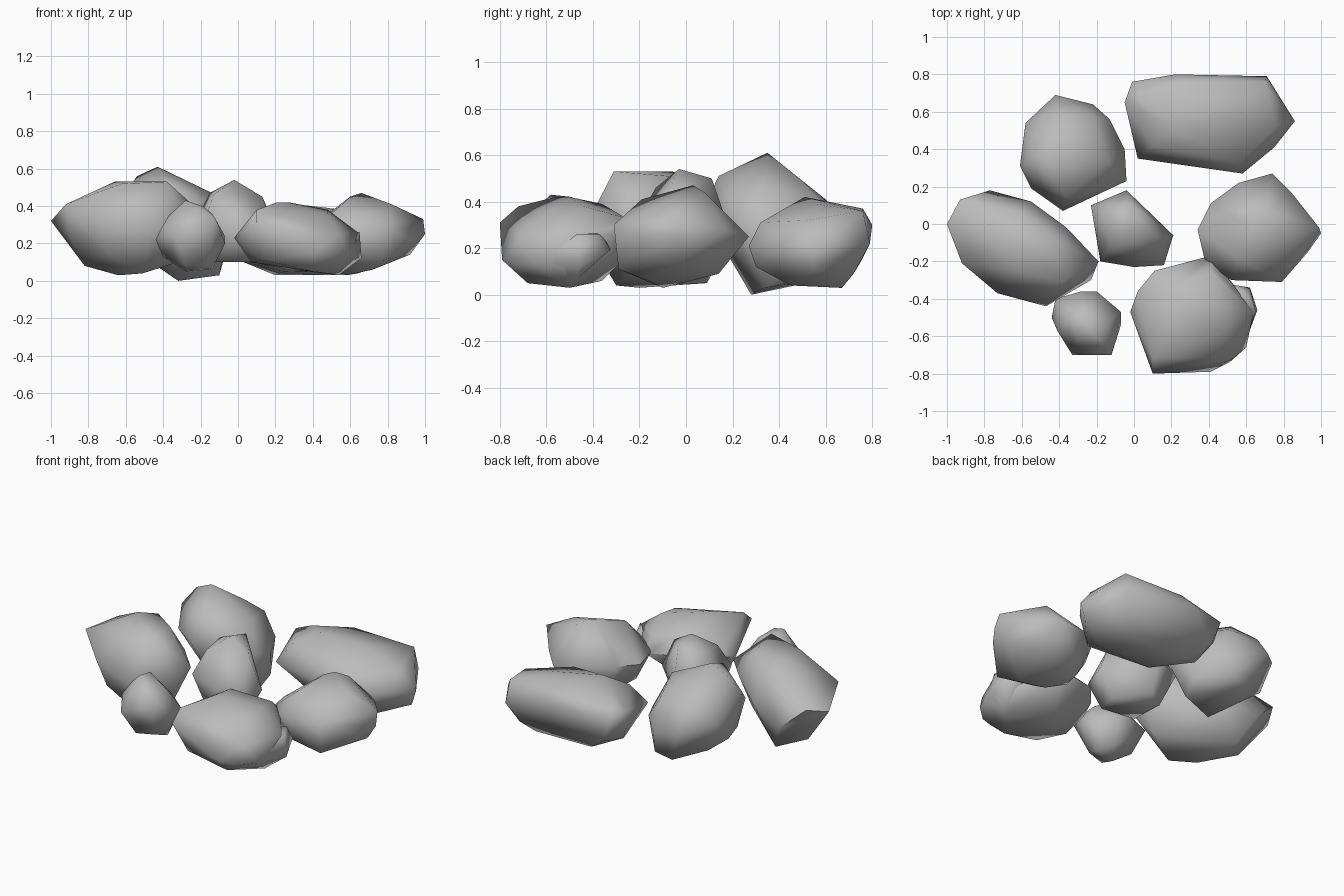
import bpy
import bmesh
import math
from mathutils import Vector

SCALE = 0.01  # coordinates below are in hundredths

default_cube = bpy.data.objects.get("Cube")
if default_cube:
    bpy.data.objects.remove(default_cube, do_unlink=True)


def flat_material(name, colour):
    material = bpy.data.materials.new(name)
    material.use_nodes = True
    material.diffuse_color = colour
    shader = next(n for n in material.node_tree.nodes if n.type == "BSDF_PRINCIPLED")
    shader.inputs["Base Color"].default_value = colour
    shader.inputs["Roughness"].default_value = 0.9
    return material


stone_grey = flat_material("stone grey", (0.5, 0.5, 0.5, 1))


def add_lump(mesh, points):
    """Wrap a faceted convex skin around the corner points."""
    corners = [mesh.verts.new(Vector(point) * SCALE) for point in points]
    result = bmesh.ops.convex_hull(mesh, input=corners)
    spare = {item for key in ("geom_interior", "geom_unused") for item in result[key]
             if isinstance(item, bmesh.types.BMVert)}
    bmesh.ops.delete(mesh, geom=list(spare), context="VERTS")


def rock(name, girdle, crown, base, extra_lumps=()):
    """Build one stone from its widest ring, its top corners and its underside."""
    mesh = bmesh.new()
    add_lump(mesh, girdle + crown + base)
    for lump in extra_lumps:
        add_lump(mesh, lump)
    bmesh.ops.recalc_face_normals(mesh, faces=mesh.faces[:])
    data = bpy.data.meshes.new(name)
    mesh.to_mesh(data)
    mesh.free()
    data.materials.append(stone_grey)
    stone = bpy.data.objects.new(name, data)
    bpy.context.collection.objects.link(stone)
    bpy.ops.object.select_all(action="DESELECT")
    stone.select_set(True)
    bpy.context.view_layer.objects.active = stone
    bpy.ops.object.shade_smooth_by_angle(angle=math.radians(70))
    return stone


# Long stone on the -x side
rock("long_side_rock",
     girdle=[(-100, 0, 32), (-92, -21, 41), (-73, -37, 32), (-47, -44, 28), (-23, -30, 26),
             (-19, -20, 36), (-36, -2, 36), (-55, 12, 30), (-77, 18, 22), (-93, 13, 36)],
     crown=[(-66, -6, 53), (-38, -31, 53), (-62, -25, 52), (-42, -8, 51), (-60, 6, 49),
            (-82, 6, 42)],
     base=[(-90, -12, 24), (-82, -5, 8), (-64, -20, 3), (-51, -30, 4), (-32, -20, 10),
           (-69, 9, 5), (-70, -31, 15)])

# Tall rounded stone at the back
rock("tall_back_rock",
     girdle=[(-61, 31, 46), (-59, 33, 24), (-55, 19, 36), (-38, 7, 36), (-4, 23, 32),
             (-5, 40, 26), (-13, 56, 28), (-22, 64, 22), (-42, 69, 28), (-58, 54, 34)],
     crown=[(-43, 35, 61), (-54, 36, 56), (-36, 14, 51), (-30, 50, 49),
            (-14, 34, 47), (-22, 58, 41), (-42, 60, 41)],
     base=[(-32, 28, 0), (-10, 34, 3), (-45, 42, 9), (-33, 61, 7), (-21, 61, 9), (-8, 44, 10),
           (-59, 42, 20)])

# Broad blocky stone at the back
rock("broad_back_rock",
     girdle=[(-5, 65, 32), (-4, 66, 22), (-1, 76, 30), (22, 80, 30), (71, 79, 22),
             (86, 55, 20), (75, 41, 22), (58, 27, 21), (18, 34, 22), (2, 35, 24)],
     crown=[(22, 51, 42), (48, 56, 39), (28, 76, 37), (70, 76, 36), (4, 68, 35),
            (56, 32, 31), (76, 52, 32), (10, 42, 36)],
     base=[(20, 66, 3), (58, 67, 3), (64, 45, 4), (25, 43, 5), (3, 58, 10), (66, 72, 9),
           (5, 75, 14), (83, 55, 11), (60, 30, 12)])

# Pointed stone on the +x side
rock("pointed_side_rock",
     girdle=[(34, -3, 25), (41, 11, 27), (56, 22, 27), (74, 27, 25), (84, 17, 28),
             (99, -2, 33), (100, -5, 25), (93, -15, 22), (79, -31, 30), (52, -30, 28),
             (38, -20, 26)],
     crown=[(66, 3, 47), (60, 0, 45), (72, 8, 44), (56, -19, 41), (82, -6, 41)],
     base=[(92, -2, 14), (58, -10, 3), (72, -16, 6), (74, 14, 9), (48, 6, 8), (54, -26, 13),
           (78, -29, 11), (42, -10, 11)])

# Large front stone with a knob on its outer side
rock("large_front_rock",
     girdle=[(-2, -47, 23), (2, -36, 25), (11, -25, 27), (41, -17, 25), (43, -24, 30),
             (64, -47, 26), (60, -66, 14), (54, -71, 25), (41, -79, 15), (10, -80, 31)],
     crown=[(21, -56, 42), (27, -50, 42), (48, -44, 38), (20, -36, 39), (42, -26, 33),
            (10, -72, 38), (48, -58, 36)],
     base=[(7, -52, 10), (28, -36, 6), (54, -50, 3), (40, -68, 5), (14, -70, 11),
           (64, -46, 11), (51, -74, 13)],
     extra_lumps=[[(50, -32, 20), (60, -37, 26), (62, -34, 18), (66, -46, 12), (65, -47, 26),
                   (60, -62, 14), (55, -50, 4), (42, -45, 10), (45, -45, 28)]])

# Small centre stone
rock("centre_rock",
     girdle=[(-23, 10, 32), (-4, 18, 30), (21, -6, 27), (16, -22, 26), (0, -23, 28),
             (-18, -20, 32)],
     crown=[(-2, -3, 54), (-15, 4, 47), (-2, 11, 50), (13, -7, 45), (-13, -13, 46)],
     base=[(-12, -14, 10), (10, -17, 10), (12, -5, 11), (-14, 6, 11), (-4, 11, 13)])

# Smallest stone at the front, with a jutting corner
rock("small_front_rock",
     girdle=[(-44, -50, 22), (-42, -40, 25), (-28, -36, 26), (-20, -36, 24), (-7, -47, 24),
             (-7, -54, 20), (-12, -70, 33), (-33, -70, 23), (-41, -57, 28)],
     crown=[(-28, -58, 43), (-27, -49, 42), (-14, -52, 36), (-37, -52, 35), (-19, -61, 40)],
     base=[(-40, -50, 13), (-28, -52, 5), (-14, -50, 6), (-28, -62, 8), (-20, -42, 8),
           (-16, -59, 9)])
